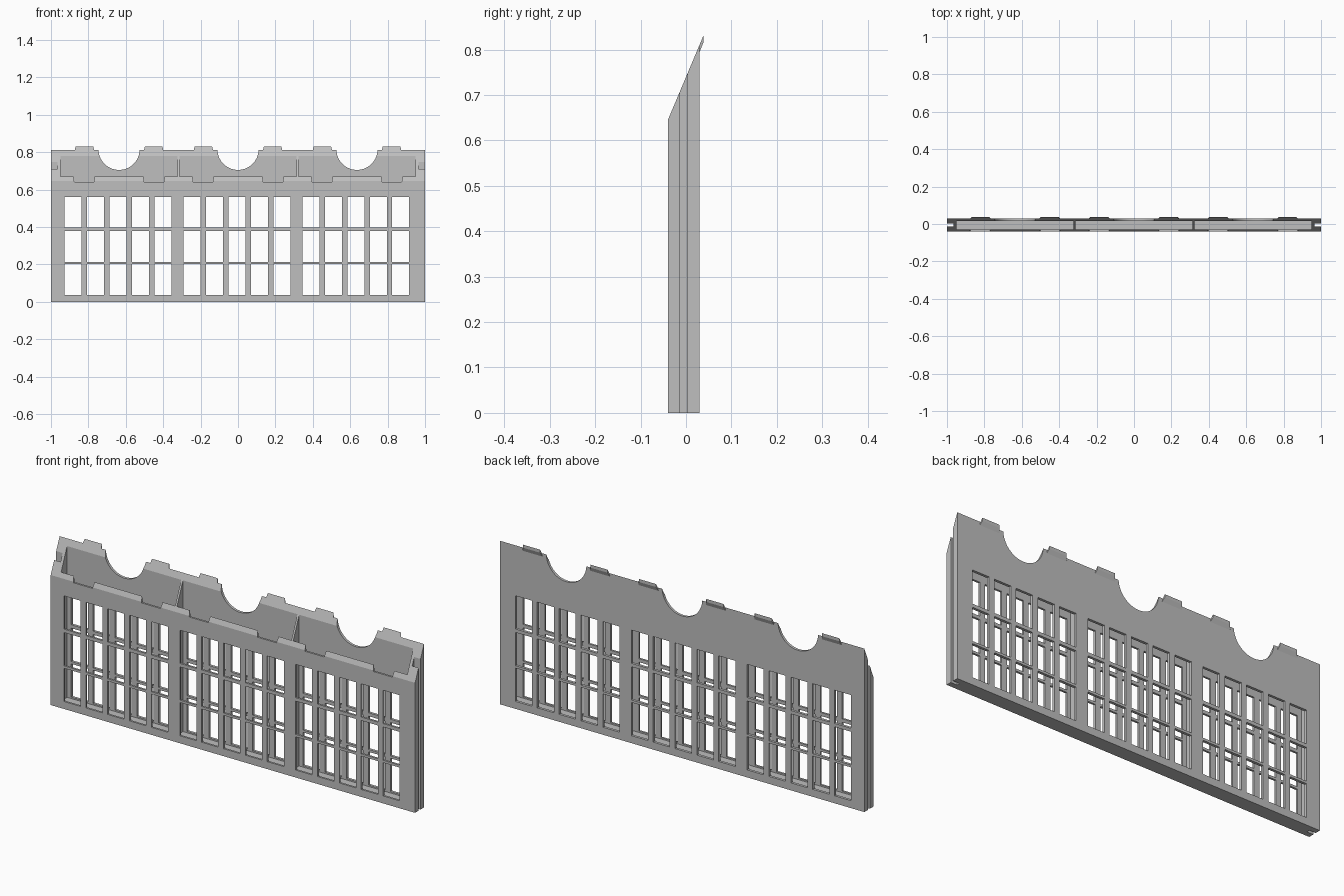
import bpy, bmesh, math
from mathutils import Matrix

if "Cube" in bpy.data.objects:
    bpy.data.objects.remove(bpy.data.objects["Cube"])

BAYS = (-0.636, 0.0, 0.636)
SLOPE = (0.811 - 0.645) / 0.07

grey = bpy.data.materials.new("plain grey")
grey.diffuse_color = (0.52, 0.52, 0.52, 1)
grey.use_nodes = True
grey.node_tree.nodes["Principled BSDF"].inputs["Base Color"].default_value = grey.diffuse_color


def finish(bm, name):
    bmesh.ops.recalc_face_normals(bm, faces=bm.faces)
    me = bpy.data.meshes.new(name)
    bm.to_mesh(me)
    bm.free()
    ob = bpy.data.objects.new(name, me)
    bpy.context.collection.objects.link(ob)
    me.materials.append(grey)
    return ob


def box(bm, x0, x1, y0, y1, z0, z1):
    m = Matrix.Translation(((x0 + x1) / 2, (y0 + y1) / 2, (z0 + z1) / 2))
    m = m @ Matrix.Diagonal((x1 - x0, y1 - y0, z1 - z0, 1))
    bmesh.ops.create_cube(bm, size=1, matrix=m)


def loft(bm, start, end):
    """Closed solid between two matching outlines."""
    a = [bm.verts.new(p) for p in start]
    b = [bm.verts.new(p) for p in end]
    bm.faces.new(a)
    bm.faces.new(b[::-1])
    for i in range(len(a)):
        j = (i + 1) % len(a)
        bm.faces.new((a[i], b[i], b[j], a[j]))


def cut(target, bm):
    cutter = finish(bm, "cutter")
    cutter.hide_render = True
    mod = target.modifiers.new("cut", 'BOOLEAN')
    mod.operation = 'DIFFERENCE'
    mod.solver = 'EXACT'
    mod.object = cutter
    bpy.context.view_layer.objects.active = target
    bpy.ops.object.modifier_apply(modifier=mod.name)
    bpy.data.objects.remove(cutter)


# Wall body with sloping top
profile = [(-0.04, 0), (0.03, 0), (0.03, 0.811), (-0.04, 0.645)]
bm = bmesh.new()
loft(bm, [(-1, y, z) for y, z in profile], [(1, y, z) for y, z in profile])
wall = finish(bm, "wall_body")

# Open-topped hollow bays, leaving dividers and end blocks
bm = bmesh.new()
for x0, x1 in ((-0.95, -0.324), (-0.314, 0.314), (0.324, 0.95)):
    box(bm, x0, x1, -0.03, 0.017, 0.03, 1)
cut(wall, bm)

# Vertical grooves in the ends
bm = bmesh.new()
for s in (-1, 1):
    x0, x1 = sorted((s * 0.965, s * 1.1))
    box(bm, x0, x1, -0.013, 0.003, -0.1, 1)
cut(wall, bm)

# Window panes: five columns by three rows in each bay
bm = bmesh.new()
for bay in BAYS:
    for col in range(-2, 3):
        x = bay - 0.006 + col * 0.12
        for z in (0.037, 0.214, 0.396):
            box(bm, x - 0.0455, x + 0.0455, -0.1, 0.1, z, z + 0.165)
cut(wall, bm)

# Round scoops in the back wall
bm = bmesh.new()
for bay in BAYS:
    m = Matrix.Translation((bay, 0.03, 0.815)) @ Matrix.Rotation(math.pi / 2, 4, 'X')
    bmesh.ops.create_cone(bm, cap_ends=True, segments=64, radius1=0.11,
                          radius2=0.11, depth=0.1, matrix=m)
cut(wall, bm)

# Notches in the front rim
bm = bmesh.new()
for bay in BAYS:
    for s in (-1, 1):
        x = bay + s * 0.187
        shape = [(x - 0.052, 0.64), (x + 0.052, 0.64),
                 (x + 0.062, 0.70), (x - 0.062, 0.70)]
        loft(bm, [(a, -0.06, z) for a, z in shape], [(a, -0.02, z) for a, z in shape])
cut(wall, bm)

# Tabs leaning out over the back rim
bm = bmesh.new()
for bay in BAYS:
    for s in (-1, 1):
        x = bay + s * 0.185
        w, t = 0.055, 0.047
        y0 = 0.024
        z0 = 0.645 + (y0 + 0.04) * SLOPE
        outline = [(y0, z0, w), (0.038, 0.83, t), (0.038, 0.815, t),
                   (0.03, 0.795, w), (y0, 0.785, w)]
        loft(bm, [(x - h, y, z) for y, z, h in outline],
             [(x + h, y, z) for y, z, h in outline])
finish(bm, "back_tabs")

# Smooth the scoops while keeping edges crisp
bpy.ops.object.select_all(action='DESELECT')
wall.select_set(True)
bpy.context.view_layer.objects.active = wall
bpy.ops.object.shade_smooth_by_angle(angle=math.radians(20))
